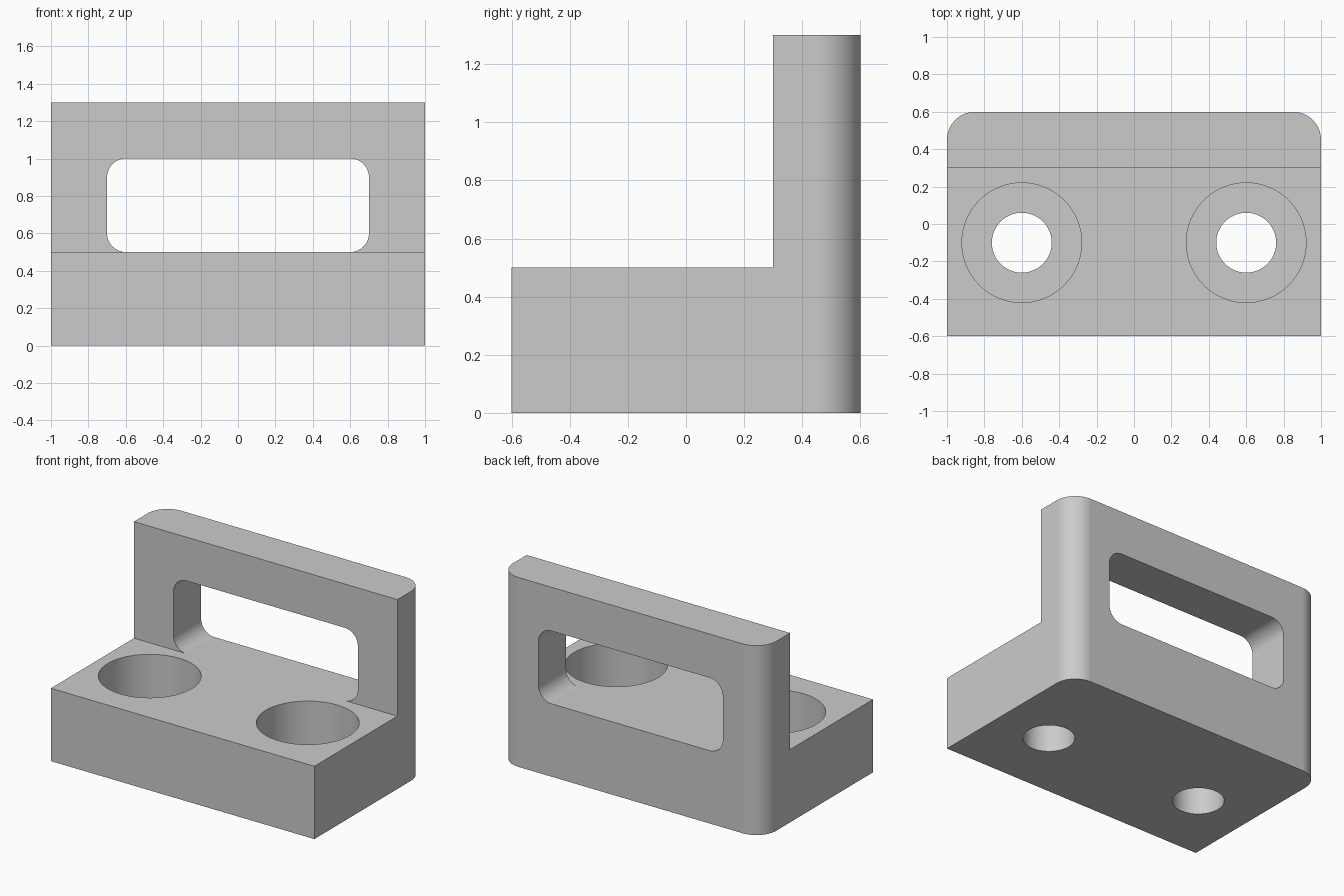
import bpy, bmesh
from math import cos, sin, pi, radians
from mathutils import Vector

default = bpy.data.objects.get("Cube")
if default:
    bpy.data.objects.remove(default, do_unlink=True)

grey = bpy.data.materials.new("plain grey")
grey.use_nodes = True
colour = (0.6, 0.6, 0.6, 1)
grey.diffuse_color = colour
grey.node_tree.nodes["Principled BSDF"].inputs["Base Color"].default_value = colour


def arc(cx, cy, r, start, sweep, steps):
    return [(cx + r * cos(start + sweep * i / steps), cy + r * sin(start + sweep * i / steps))
            for i in range(steps + 1)]


def circle(cx, cy, r, steps=96):
    return arc(cx, cy, r, 0, 2 * pi, steps)[:-1]


def prism(name, outline, low, high, axis="z"):
    """Extrude a closed outline along z, or an x-z outline along y."""
    bm = bmesh.new()
    place = (lambda a, b: (a, b, low)) if axis == "z" else (lambda a, b: (a, low, b))
    face = bm.faces.new([bm.verts.new(place(a, b)) for a, b in outline])
    extruded = bmesh.ops.extrude_face_region(bm, geom=[face])["geom"]
    move = Vector((0, 0, high - low)) if axis == "z" else Vector((0, high - low, 0))
    bmesh.ops.translate(bm, vec=move,
                        verts=[v for v in extruded if isinstance(v, bmesh.types.BMVert)])
    bmesh.ops.recalc_face_normals(bm, faces=bm.faces)
    mesh = bpy.data.meshes.new(name)
    bm.to_mesh(mesh)
    bm.free()
    mesh.materials.append(grey)
    obj = bpy.data.objects.new(name, mesh)
    bpy.context.collection.objects.link(obj)
    return obj


# Block with two rounded rear corners
r = 0.15
footprint = ([(-1, -0.6), (1, -0.6)]
             + arc(1 - r, 0.6 - r, r, 0, pi / 2, 16)
             + arc(r - 1, 0.6 - r, r, pi / 2, pi / 2, 16))
bracket = prism("bracket", footprint, 0, 1.3)

# Step in front of the upright wall
step = [(-1.2, -0.8), (1.2, -0.8), (1.2, 0.3), (-1.2, 0.3)]
cutters = [prism("step_cutter", step, 0.5, 1.5)]

# Rounded window through the wall
slot = []
for i, (x, z) in enumerate([(0.6, 0.9), (-0.6, 0.9), (-0.6, 0.6), (0.6, 0.6)]):
    slot += arc(x, z, 0.1, i * pi / 2, pi / 2, 12)
cutters.append(prism("window_cutter", slot, 0.2, 0.8, "y"))

# Counterbored bolt holes
for x in (-0.6, 0.6):
    cutters.append(prism("counterbore_cutter", circle(x, -0.1, 0.32), 0.2, 0.7))
    cutters.append(prism("bolt_hole_cutter", circle(x, -0.1, 0.16), -0.1, 0.4))

bpy.ops.object.select_all(action="DESELECT")
bracket.select_set(True)
bpy.context.view_layer.objects.active = bracket
for cutter in cutters:
    cutter.hide_render = True
    cut = bracket.modifiers.new(cutter.name, "BOOLEAN")
    cut.operation = "DIFFERENCE"
    cut.solver = "EXACT"
    cut.object = cutter
    bpy.ops.object.modifier_apply(modifier=cut.name)
    bpy.data.objects.remove(cutter, do_unlink=True)

# Smooth curves, crisp edges, flat large faces
bpy.ops.object.shade_smooth_by_angle(angle=radians(30))
weighted = bracket.modifiers.new("flat_faces", "WEIGHTED_NORMAL")
weighted.keep_sharp = True
